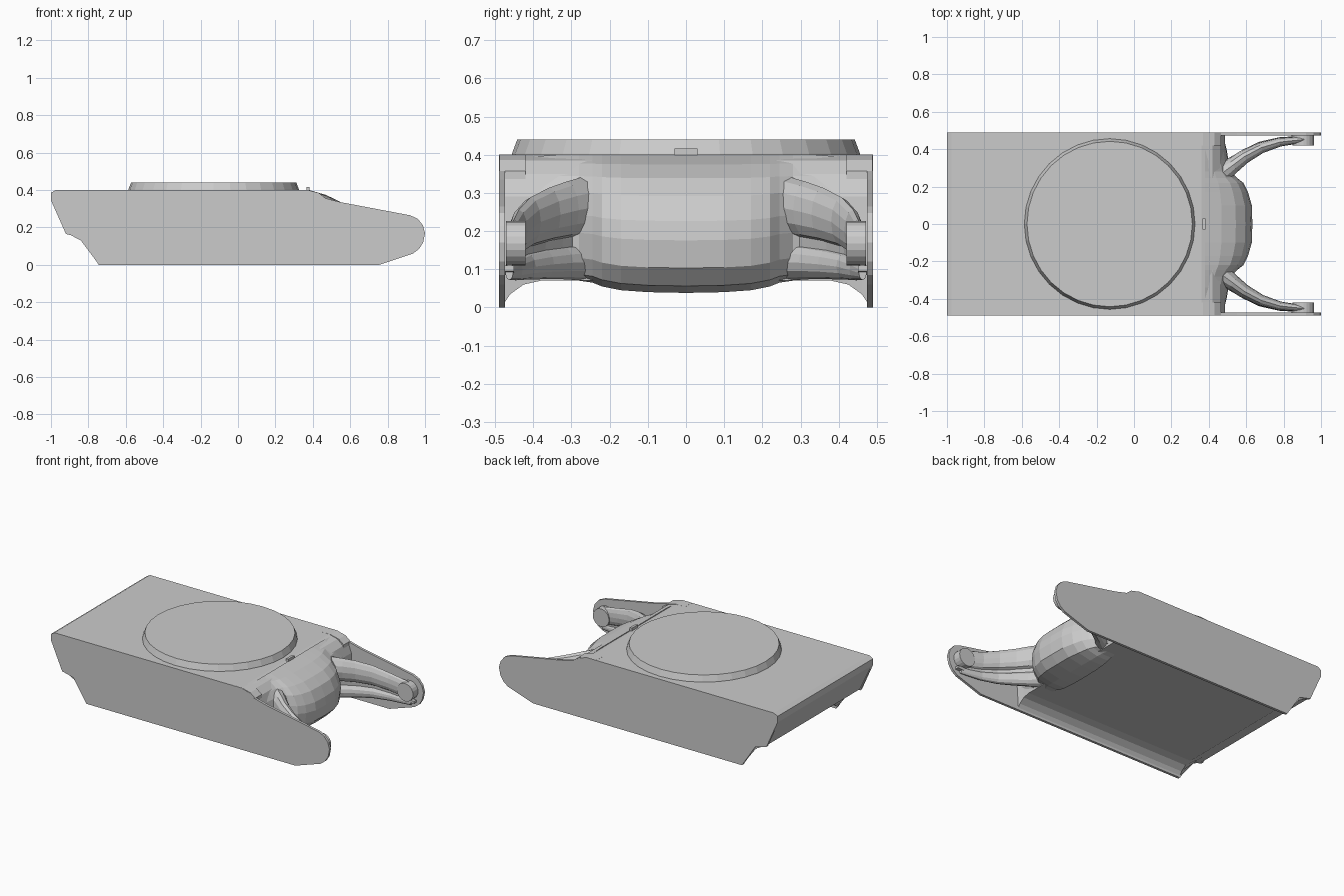
import bpy, bmesh
from math import sin, cos, pi
from mathutils import Vector

if "Cube" in bpy.data.objects:
    bpy.data.objects.remove(bpy.data.objects["Cube"])


def make(name, verts, faces, mirror=False):
    me = bpy.data.meshes.new(name)
    me.from_pydata(verts, [], faces)
    bm = bmesh.new()
    bm.from_mesh(me)
    bmesh.ops.recalc_face_normals(bm, faces=bm.faces)
    bm.to_mesh(me)
    bm.free()
    ob = bpy.data.objects.new(name, me)
    bpy.context.collection.objects.link(ob)
    if mirror:
        m = ob.modifiers.new("mirror", 'MIRROR')
        m.use_axis = (False, True, False)
    return ob


def loft(name, rings, mirror=False):
    """Skin a list of equal closed rings and cap both ends."""
    n = len(rings[0])
    verts = [p for r in rings for p in r]
    faces = [(k * n + i, k * n + (i + 1) % n, (k + 1) * n + (i + 1) % n, (k + 1) * n + i)
             for k in range(len(rings) - 1) for i in range(n)]
    faces += [tuple(range(n)), tuple(range(len(verts) - n, len(verts)))]
    return make(name, verts, faces, mirror)


def extrude_y(name, prof, y0, y1, mirror=False):
    return loft(name, [[(x, y, z) for x, z in prof] for y in (y0, y1)], mirror)


def tube(name, path, sides=12):
    """Elliptical tube; path entries are x, y, z, half width, half height."""
    rings = []
    for i, (x, y, z, rw, rh) in enumerate(path):
        a, b = path[max(i - 1, 0)], path[min(i + 1, len(path) - 1)]
        t = Vector((b[0] - a[0], b[1] - a[1])).normalized()
        rings.append([(x - t.y * rw * cos(s), y + t.x * rw * cos(s), z + rh * sin(s))
                      for s in (2 * pi * k / sides for k in range(sides))])
    return loft(name, rings, True)


def circle_y(x, z, r, n):
    return [(x + r * cos(2 * pi * k / n), z + r * sin(2 * pi * k / n)) for k in range(n)]


# Outer side plates
extrude_y("side_plate", [
    (-1, .385), (-.975, .4), (.37, .4), (.42, .385), (.46, .358), (.55, .335),
    (.92, .265), (.96, .247), (.988, .213), (1, .17), (.99, .12), (.968, .085),
    (.935, .06), (.755, 0), (-.745, 0), (-.84, .145), (-.92, .165), (-1, .345)],
    .474, .49, True)


# Main hull body: floor raised in the middle, sloping down to the side plates
def hull_ring(y, zf):
    return [(x, y, z) for x, z in [
        (-1, .385), (-.975, .4), (.36, .4), (.42, .385), (.46, .35), (.482, .29),
        (.487, .2), (.475, zf), (-.745, zf), (-.84, max(.13, zf)), (-.915, .17), (-1, .345)]]


floor = [(.482, .003), (.46, .035), (.425, .06), (.38, .07)]
loft("hull_body", [hull_ring(-y, z) for y, z in floor]
     + [hull_ring(y, z) for y, z in reversed(floor)])

# Corner blocks where deck meets the plates
extrude_y("deck_corner", [(.3, .4005), (.37, .4005), (.43, .386), (.465, .358),
                          (.465, .3), (.3, .3)], .42, .488, True)

# Cast nose, lofted across the width
shape = [(0, 1), (.35, .93), (.65, .83), (.85, .70), (.97, .52), (1, .38),
         (.96, .18), (.78, .05), (.4, 0), (0, 0)]
half = [(.10, .63, .4, .04), (.17, .61, .4, .045), (.22, .585, .4, .055),
        (.245, .553, .4, .065), (.28, .52, .4, .07), (.34, .505, .4, .07),
        (.40, .495, .395, .07), (.46, .48, .385, .08)]
secs = [(-y, f, t, b) for y, f, t, b in reversed(half)] + [(0, .633, .4, .038)] + half
loft("cast_nose", [[(.38 + (f - .38) * u, y, b + (t - b) * v) for u, v in shape]
                   for y, f, t, b in secs])

# Curved drive arms: upper tube, lower rib and the web between them
tube("upper_arm", [(.44, .25, .27, .06, .078), (.53, .315, .255, .043, .074),
                   (.59, .36, .243, .037, .07), (.68, .408, .224, .03, .064),
                   (.78, .438, .198, .024, .058), (.91, .452, .172, .016, .055)])
tube("lower_arm", [(.44, .26, .12, .05, .05), (.53, .325, .117, .036, .043),
                   (.60, .372, .113, .031, .039), (.68, .417, .107, .025, .034),
                   (.78, .446, .098, .018, .027), (.92, .463, .09, .01, .018)])
tube("arm_web", [(.46, .27, .18, .012, .07), (.54, .332, .18, .012, .07),
                 (.60, .377, .17, .012, .06), (.68, .422, .16, .01, .055),
                 (.78, .45, .14, .01, .05), (.92, .462, .13, .008, .05)], 8)

# Drive hubs on the arm ends and their small brackets
extrude_y("drive_hub", circle_y(.905, .168, .058, 20), .42, .472, True)
extrude_y("hub_bracket", [(.84, .085), (.95, .095), (.95, .11), (.84, .11)], .45, .475, True)

# Turret ring
loft("turret_ring", [[(-.13 + x, y, z) for x, y in circle_y(0, 0, r, 32)]
                     for r, z in ((.458, .39), (.456, .403), (.442, .44))])

# Small sight block in front of the ring
extrude_y("sight_block", [(.367, .385), (.383, .385), (.383, .416), (.367, .416)], -.03, .03)
